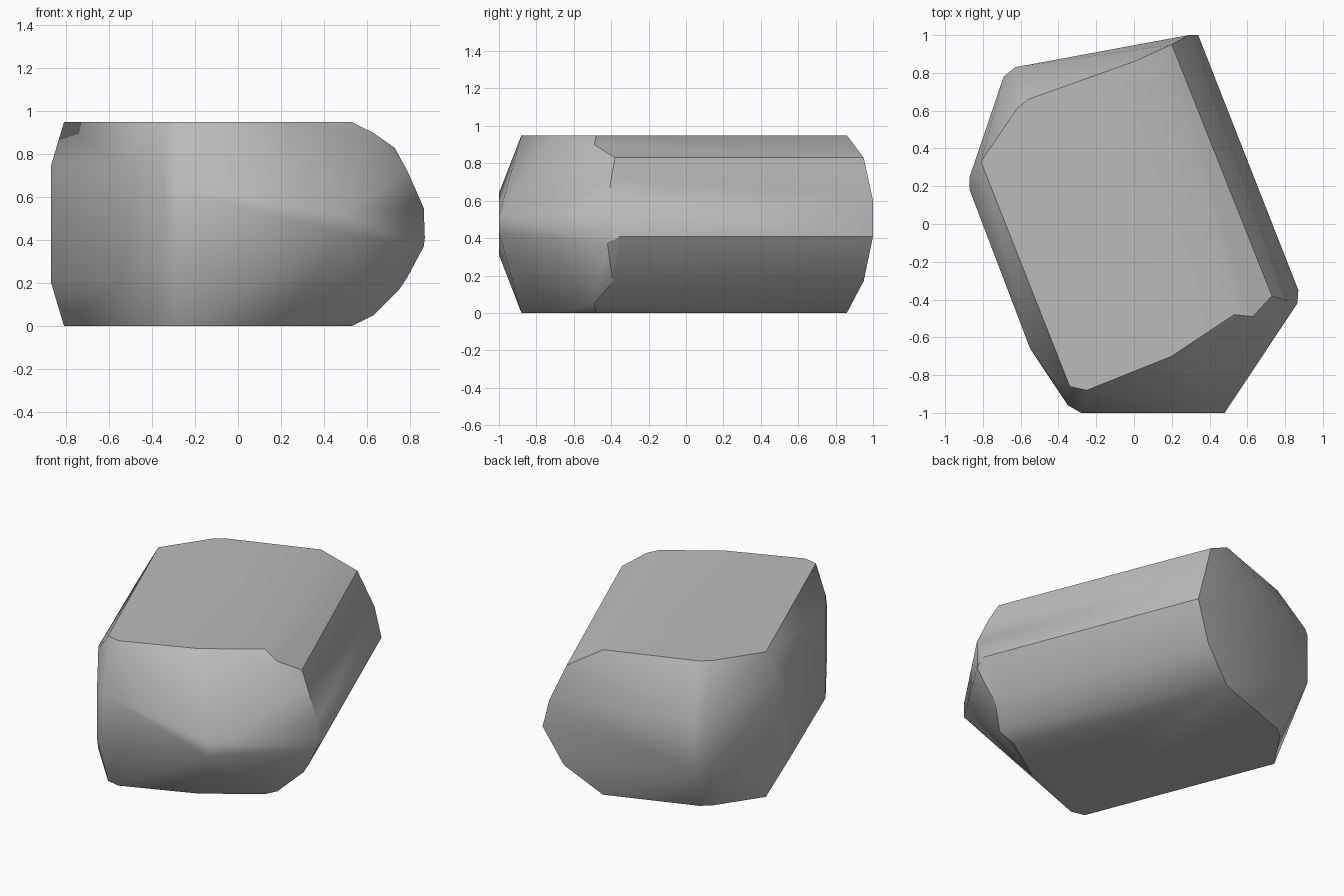
import bpy
import bmesh
import math

default_cube = bpy.data.objects.get("Cube")
if default_cube:
    bpy.data.objects.remove(default_cube, do_unlink=True)

HEIGHT = 0.95


def make_material(name, value):
    """Create one flat grey material."""
    material = bpy.data.materials.new(name)
    material.use_nodes = True
    colour = (value, value, value, 1)
    material.diffuse_color = colour
    shader = material.node_tree.nodes["Principled BSDF"]
    shader.inputs["Base Color"].default_value = colour
    return material


def mirrored(points):
    """Return the points together with their copies about mid height."""
    return points + [(x, y, HEIGHT - z) for x, y, z in points]


def at_height(z, outline):
    """Lift a flat outline to a height."""
    return [(x, y, z) for x, y in outline]


def hull_object(name, points, material):
    """Wrap the corner points in a convex hull with clean flat facets."""
    mesh = bpy.data.meshes.new(name)
    bm = bmesh.new()
    for point in points:
        bm.verts.new(point)
    result = bmesh.ops.convex_hull(bm, input=bm.verts[:])
    loose = [v for v in bm.verts if not v.link_faces]
    bmesh.ops.delete(bm, geom=loose, context="VERTS")
    bmesh.ops.dissolve_limit(bm, angle_limit=math.radians(2),
                             verts=bm.verts[:], edges=bm.edges[:])
    bmesh.ops.recalc_face_normals(bm, faces=bm.faces[:])
    bm.to_mesh(mesh)
    bm.free()
    mesh.materials.append(material)
    obj = bpy.data.objects.new(name, mesh)
    bpy.context.collection.objects.link(obj)
    return obj


# Flat top and bottom outline
caps = at_height(HEIGHT, [(-.81, .33), (-.62, .61), (-.56, .66), (0, .86),
                          (.53, -.48), (.2, -.7), (-.25, -.88), (-.34, -.86)])

# Upright left wall, ending in a small chamfer at the front
left_wall = at_height(.75, [(-.87, .25), (-.87, .18), (-.55, -.66)])
left_wall.append((-.46, -.79, .8))

# Narrow upright corners at the back and front
corners = at_height(.64, [(-.69, .78), (-.63, .83), (-.35, -.96), (-.28, -1)])

# Blunt tip at the front
tip = [(.48, -1, .52)]

# Rounded shoulder down to the ridge along the right side
shoulder = [(.63, -.49, .9), (.79, -.4, .72)]
ridge = at_height(.41, [(.87, -.35), (.34, 1)])
upper_side = at_height(.83, [(.73, -.38), (.2, .95)])
lower_side = at_height(.17, [(.75, -.39), (.22, .95)])
side_ends = [(.865, -.42, .55), (.865, -.42, .37), (.29, 1, .6)]

points = mirrored(caps + left_wall + corners + tip + shoulder)
points += ridge + upper_side + lower_side + side_ends

stone = hull_object("boulder", points, make_material("stone grey", .5))

# Soften shallow facets, keep the strong creases
bpy.ops.object.select_all(action="DESELECT")
stone.select_set(True)
bpy.context.view_layer.objects.active = stone
bpy.ops.object.shade_smooth_by_angle(angle=math.radians(30))
